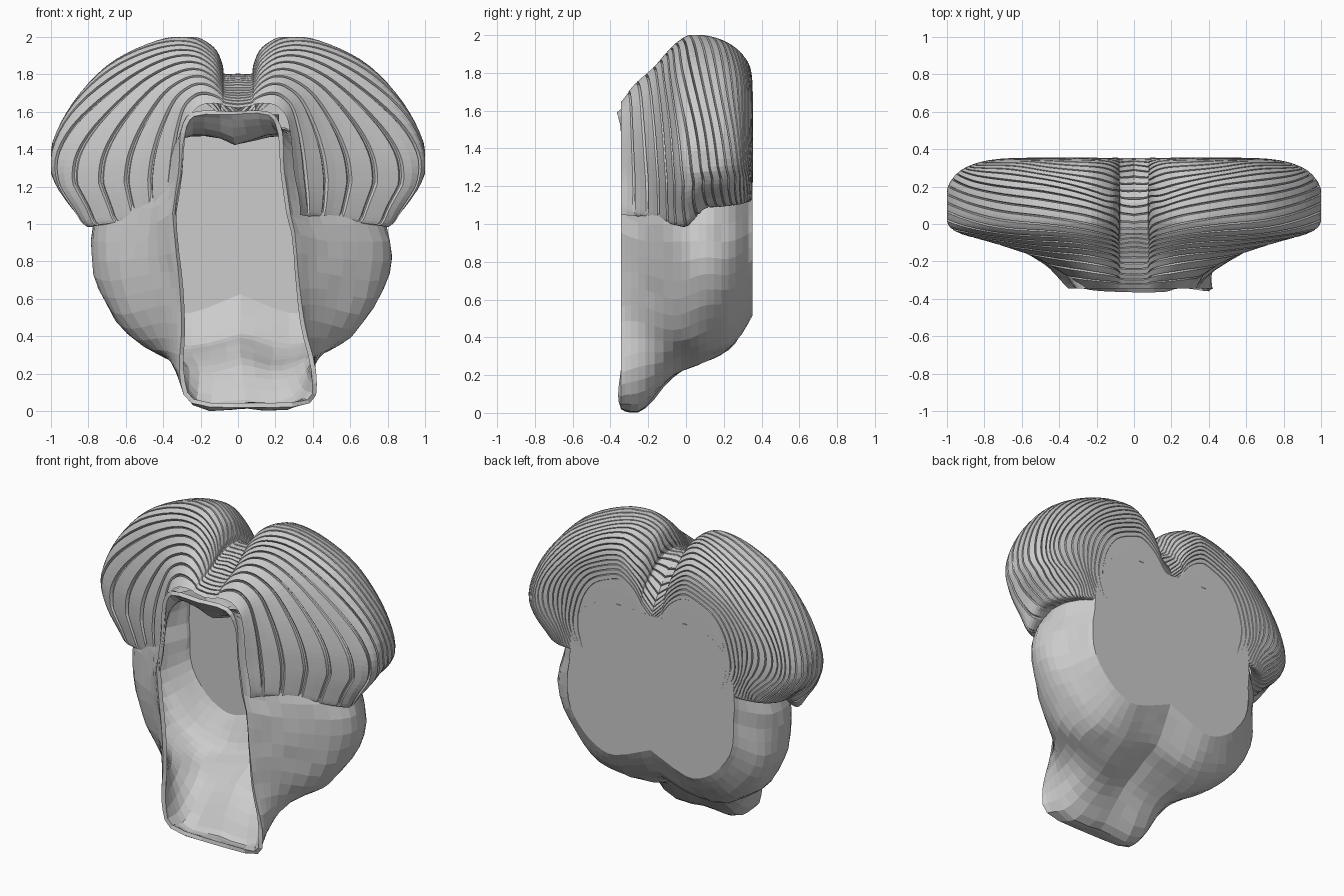
import bpy, bmesh, math
from mathutils import Vector, noise

if "Cube" in bpy.data.objects:
    bpy.data.objects.remove(bpy.data.objects["Cube"])


def spline(pts, t):
    """Catmull-Rom through tuples of any length, t in 0..1."""
    n = len(pts) - 1
    i = min(int(t * n), n - 1)
    f = t * n - i
    a, b, c, d = (pts[max(i - 1, 0)], pts[i], pts[i + 1], pts[min(i + 2, n)])
    return [0.5 * (2 * q + (r - p) * f + (2 * p - 5 * q + 4 * r - s) * f * f
                   + (3 * q - p - 3 * r + s) * f ** 3) for p, q, r, s in zip(a, b, c, d)]


def keyed(keys, y):
    """Linear lookup in rows that start with y."""
    for a, b in zip(keys, keys[1:]):
        if y <= b[0]:
            f = (y - a[0]) / (b[0] - a[0])
            return [p + (q - p) * f for p, q in zip(a, b)]
    return list(keys[-1])


def grid_faces(bm, rows, closed=False):
    for r0, r1 in zip(rows, rows[1:]):
        n = len(r0)
        for j in range(n if closed else n - 1):
            k = (j + 1) % n
            bm.faces.new((r0[j], r0[k], r1[k], r1[j]))


def finish(bm, name):
    me = bpy.data.meshes.new(name)
    bm.to_mesh(me)
    bm.free()
    ob = bpy.data.objects.new(name, me)
    bpy.context.collection.objects.link(ob)
    return ob


# Hollow body: half outlines (x, z) from top centre to bottom centre, front to back
BODY = [
    (-.345, [(0, 1.6), (.2, 1.6), (.27, 1.5), (.28, 1.3), (.32, 1.0), (.32, .7), (.33, .45), (.365, .2), (.31, .04), (0, .02)]),
    (-.23, [(0, 1.46), (.22, 1.52), (.33, 1.4), (.39, 1.2), (.44, .95), (.45, .7), (.41, .45), (.37, .24), (.27, .04), (0, .02)]),
    (-.06, [(0, 1.45), (.25, 1.5), (.45, 1.4), (.6, 1.2), (.72, .95), (.7, .65), (.57, .42), (.4, .27), (.22, .2), (0, .24)]),
    (.1, [(0, 1.46), (.25, 1.5), (.5, 1.4), (.68, 1.2), (.79, .95), (.78, .7), (.65, .47), (.46, .32), (.25, .27), (0, .32)]),
    (.24, [(0, 1.48), (.25, 1.5), (.5, 1.42), (.65, 1.25), (.73, .95), (.72, .7), (.6, .5), (.44, .38), (.25, .35), (0, .42)]),
    (.352, [(0, 1.5), (.25, 1.51), (.45, 1.46), (.57, 1.3), (.6, 1.0), (.59, .78), (.5, .63), (.38, .54), (.25, .52), (0, .62)]),
]
bm = bmesh.new()
rows = []
NR, NC = 18, 26
for i in range(NR + 1):
    t = i / NR
    y = spline([(k,) for k, _ in BODY], t)[0]
    ring = [spline([o[j] for _, o in BODY], t) for j in range(10)]
    half = [spline(ring, j / NC) for j in range(NC + 1)]
    full = half + [(-x, z) for x, z in half[-2:0:-1]]
    front = max(0, 1 - t * 2)
    row = []
    for x, z in full:
        x += (.06 - .095 * min(z, 1)) * front
        x += .012 if z < 1 else 0
        p = Vector((x, y, max(z, .01)))
        if 0 < i < NR:
            d = Vector((x, 0, z - .9)).normalized()
            p += d * .022 * noise.noise(p * 5.5)
        p.y = max(p.y, -.345)
        p.z = max(p.z, 0)
        row.append(bm.verts.new(p))
    rows.append(row)
grid_faces(bm, rows, True)
bm.faces.new(rows[-1])  # flat back
bmesh.ops.recalc_face_normals(bm, faces=bm.faces)
body = finish(bm, "hollow_body")
sol = body.modifiers.new("wall", 'SOLIDIFY')
sol.thickness = .025
sol.offset = -1

# Hair: blends from the opening rim (RIM) out to the widest outline (WIDE) and back
RIM = [(0, 1.62), (.07, 1.63), (.09, 1.64), (.13, 1.645), (.18, 1.64), (.22, 1.62), (.26, 1.57),
       (.28, 1.48), (.29, 1.38), (.3, 1.27), (.32, 1.17), (.33, 1.1), (.33, 1.05)]
WIDE = [(0, 1.8), (.075, 1.8), (.085, 1.85), (.13, 1.94), (.25, 2.0), (.45, 1.97), (.7, 1.84),
        (.9, 1.61), (1.0, 1.37), (.97, 1.2), (.88, 1.06), (.81, .98), (.71, 1.02)]
# y, spread in x, spread in z
SWEEP = [(-.345, 0, 0), (-.27, .1, .27), (-.17, .35, .52), (-.1, .64, .74), (-.04, .92, .9),
         (.03, 1, 1), (.13, 1, .97), (.22, .97, .88), (.3, .85, .7), (.345, .6, .42), (.352, .1, -.3)]


def hair_point(s, c):
    y, tx, tz = s
    x0, z0 = spline(RIM, c)
    x1, z1 = spline(WIDE, c)
    x, z = x0 + (x1 - x0) * tx, z0 + (z1 - z0) * tz
    if y > 0 and z < 1.3:
        z += min(y, .1) * (1.3 - z) / .3
    if y > .12 and x < .25:  # parting sinks and widens at the back
        z -= .8 * (y - .12) * (1 - x / .25) ** 1.3
    return Vector((x, y, max(z, 1.5) if c < .1 else z))


# spacing by travelled length so that the strands stay even
fine = [spline(SWEEP, i / 300) for i in range(301)]
length = [0]
for a, b in zip(fine, fine[1:]):
    length.append(length[-1] + (hair_point(b, .42) - hair_point(a, .42)).length)
table = [(l / length[-1], *f) for l, f in zip(length, fine)]

BANDS, COLS = 30, 56
PROFILE = ((0, -.011), (.07, -.013), (.14, .003), (.5, .003), (.93, .003))
bm = bmesh.new()
rows, lifts = [], []
for b in range(BANDS + 1):
    for f, lift in PROFILE if b < BANDS else ((0, 0),):
        u = (b + f) / BANDS
        row = []
        for j in range(COLS + 1):
            c = j / COLS
            # strands fan outwards from the parting and waver a little
            lean = 1.7 * min(1, max(0, c - .08) * 1.5) * u * (1 - u) ** 2
            wave = .035 * noise.noise(Vector((c * 7, u * 5, 2))) * min(u, 1 - u) * 2
            s = keyed(table, min(1, max(0, u + lean + wave)))[1:]
            row.append(bm.verts.new(hair_point(s, c)))
        rows.append(row)
        lifts.append(lift if 0 < b < BANDS - 4 else 0)
grid_faces(bm, rows)
bm.normal_update()
if sum(f.normal.dot(f.calc_center_median() - Vector((.3, .1, 1.3))) for f in bm.faces) < 0:
    bmesh.ops.reverse_faces(bm, faces=bm.faces)
    bm.normal_update()
moves = []
for row, lift in zip(rows, lifts):
    for j, v in enumerate(row):
        fade = min(1, (COLS - j) / 14)  # grooves fade out under the lobes
        n = v.normal.copy()
        if j == 0:
            n.x = 0
        moves.append((v, n * lift * fade))
for v, m in moves:
    v.co += m
    v.co.y = min(max(v.co.y, -.347), .354)
    v.co.z = min(v.co.z, 2.0)
    v.co.x = max(0, min(v.co.x, 1.0))
hair = finish(bm, "grooved_hair")
mir = hair.modifiers.new("mirror", 'MIRROR')
mir.use_clip = True

# Drooping lip under the parting, inside the top of the opening
bm = bmesh.new()
rows = []
for i in range(7):
    u = i / 6
    row = []
    for j in range(13):
        x = -.22 + .44 * j / 12
        sag = math.cos(x / .22 * math.pi / 2) ** 1.5 if abs(x) < .2199 else 0
        row.append(bm.verts.new((x, -.335 + .2 * u, 1.585 - .05 * u - .10 * sag * math.sin(u * math.pi / 2))))
    rows.append(row)
grid_faces(bm, rows)
finish(bm, "inner_lip")
